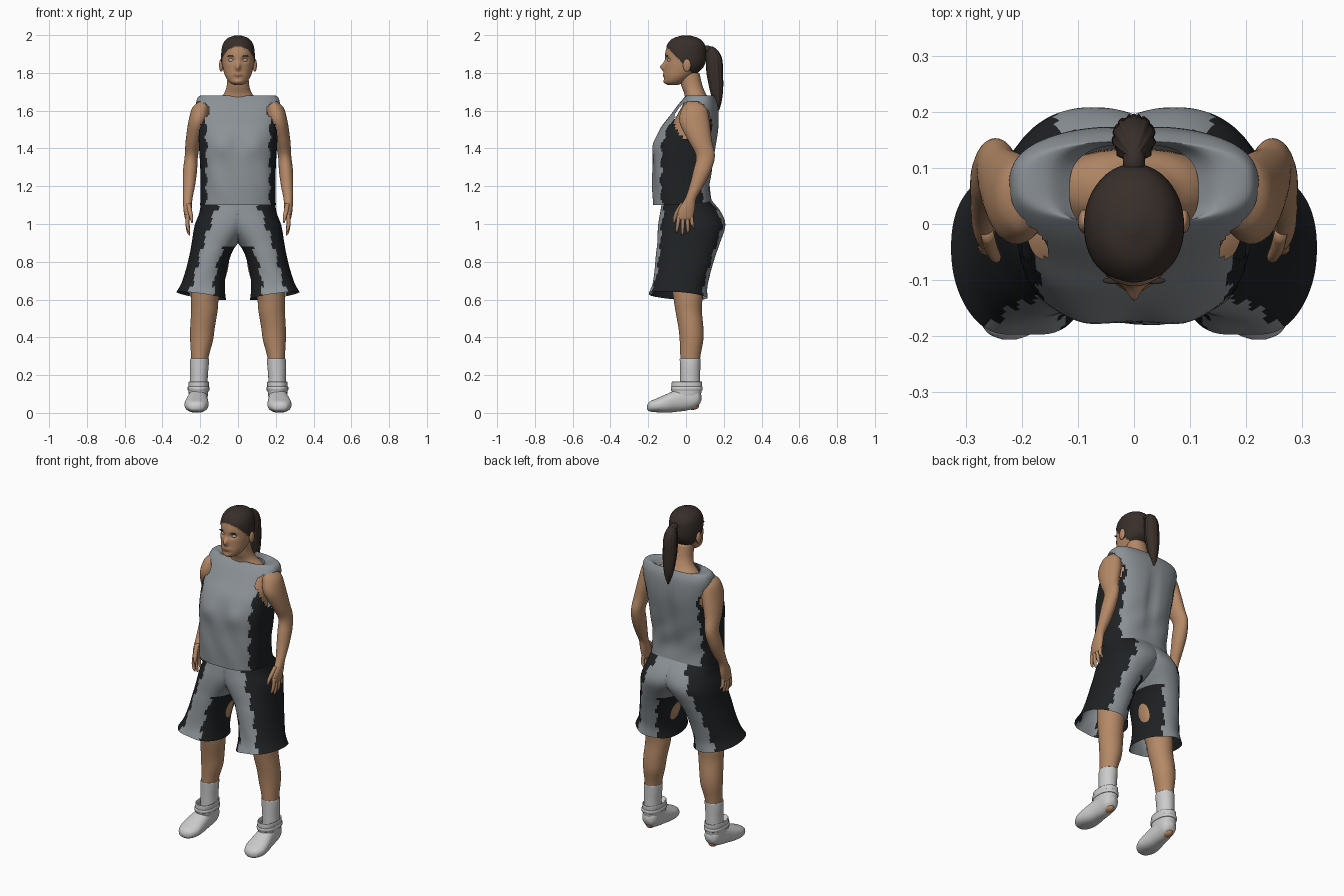
import bpy, bmesh
from math import cos, sin, pi, exp
from mathutils import Vector, Matrix


def material(name, rgb):
    m = bpy.data.materials.new(name)
    m.diffuse_color = (*rgb, 1)
    return m


SKIN = material("skin", (0.46, 0.25, 0.135))
GREY = material("grey_cloth", (0.26, 0.285, 0.305))
DARK = material("dark_cloth", (0.013, 0.015, 0.017))
HAIR = material("hair", (0.04, 0.028, 0.023))
LIPS = material("lips", (0.33, 0.14, 0.09))
EYE = material("eye", (0.5, 0.42, 0.36))
WHITE = material("white", (0.72, 0.72, 0.72))


def finish(name, bm, mats, mirror):
    me = bpy.data.meshes.new(name)
    bm.to_mesh(me)
    bm.free()
    for m in mats:
        me.materials.append(m)
    me.shade_smooth()
    ob = bpy.data.objects.new(name, me)
    bpy.context.collection.objects.link(ob)
    if mirror:
        mod = ob.modifiers.new("mirror", 'MIRROR')
        mod.merge_threshold = 0.0005
    return ob


def spline(rings, steps):
    """Catmull-Rom through ring parameters."""
    r = [Vector(k) for k in rings]
    out = []
    for i in range(len(r) - 1):
        a, b, c, d = r[max(i - 1, 0)], r[i], r[i + 1], r[min(i + 2, len(r) - 1)]
        for k in range(steps):
            t = k / steps
            out.append(b + (c - a) * (t / 2) + (a * 2 - b * 5 + c * 4 - d) * (t * t / 2)
                       + (b * 3 - a - c * 3 + d) * (t ** 3 / 2))
    return out + [r[-1]]


def loft(name, rings, mats, n=36, steps=5, power=2, along_y=False, cap=True,
         shape=None, paint=None, cut=None, mirror=False):
    """Skin rings (cx, cy, height, rx, ry); along_y swaps the y and z roles."""
    bm = bmesh.new()
    rows = []
    for cx, cy, t, rx, ry in spline(rings, steps):
        row = []
        for j in range(n):
            c, s = cos(2 * pi * j / n), sin(2 * pi * j / n)
            u = abs(c) ** (2 / power) * (1 if c > 0 else -1)
            v = abs(s) ** (2 / power) * (1 if s > 0 else -1)
            p = Vector((cx + rx * u, cy + ry * v, t))
            if along_y:
                p.y, p.z = p.z, p.y
            row.append(bm.verts.new(shape(p, c, s) if shape else p))
        rows.append(row)
    drop = []
    for a, b in zip(rows, rows[1:]):
        for j in range(n):
            k = (j + 1) % n
            f = bm.faces.new((a[j], a[k], b[k], b[j]))
            c, s = cos(2 * pi * (j + .5) / n), sin(2 * pi * (j + .5) / n)
            mid = f.calc_center_median()
            if paint:
                f.material_index = paint(mid, c, s)
            if cut and cut(mid, c, s):
                drop.append(f)
    if cap:
        bm.faces.new(rows[0])
        f = bm.faces.new(rows[-1])
        if paint:
            f.material_index = paint(f.calc_center_median(), 0, 1)
    bmesh.ops.recalc_face_normals(bm, faces=bm.faces[:])
    if drop:
        bmesh.ops.delete(bm, geom=drop, context='FACES')
    return finish(name, bm, mats, mirror)


def ellipsoid(name, at, size, mat, mirror=False):
    bm = bmesh.new()
    bmesh.ops.create_uvsphere(bm, u_segments=20, v_segments=12, radius=1,
                              matrix=Matrix.Translation(at) @ Matrix.Diagonal((*size, 1)))
    return finish(name, bm, [mat], mirror)


def bump(*terms):
    return exp(-sum((d / w) ** 2 for d, w in terms))


# Head with face relief and hair cap
def is_hair(p):
    return p.z > 1.80 + max(0, .03 - p.y) * 1.05


def face_shape(p, c, s):
    if is_hair(p):
        return Vector((p.x * 1.06, p.y * 1.03, p.z + .003))
    if p.y < -.04:
        ax = abs(p.x)
        p.y -= .024 * bump((p.x, .013), (p.z - 1.832, .021))
        p.y += .013 * bump((ax - .035, .018), (p.z - 1.868, .012))
        p.y -= .007 * bump((p.x, .025), (p.z - 1.788, .010))
        p.y -= .005 * bump((p.x, .025), (p.z - 1.752, .012))
    return p


def face_paint(p, c, s):
    if is_hair(p):
        return 1
    return 2 if p.y < -.09 and (p.x / .028) ** 2 + ((p.z - 1.788) / .010) ** 2 < 1 else 0


loft("head", [(0, -.07, 1.735, .02, .025), (0, -.06, 1.75, .045, .053), (0, -.04, 1.78, .066, .076),
              (0, -.015, 1.82, .079, .099), (0, -.005, 1.86, .084, .107), (0, -.003, 1.91, .083, .106),
              (0, 0, 1.95, .075, .095), (0, 0, 1.98, .052, .066), (0, 0, 1.996, .012, .016)],
     [SKIN, HAIR, LIPS], n=96, steps=9, shape=face_shape, paint=face_paint)
ellipsoid("eye", (.035, -.084, 1.867), (.015, .014, .010), EYE, True)
ellipsoid("eyebrow", (.036, -.101, 1.889), (.02, .006, .003), HAIR, True)
ellipsoid("ear", (.089, .005, 1.84), (.011, .021, .034), SKIN, True)

# Ponytail with strand ridges
ellipsoid("hair_tie", (0, .112, 1.925), (.02, .03, .02), HAIR)


def strands(p, c, s):
    k = 1 + .10 * (int(abs(c) * 40 + (7 if s > 0 else 0)) % 2)
    return Vector((p.x * k, p.y + .004 * s * (k - 1) * 10, p.z))


loft("ponytail", [(0, .125, 1.94, .01, .012), (0, .138, 1.915, .025, .03), (0, .148, 1.87, .034, .04),
                  (0, .152, 1.80, .036, .04), (0, .16, 1.72, .031, .033), (0, .165, 1.65, .02, .02),
                  (0, .165, 1.6, .006, .006)], [HAIR], n=48, shape=strands)

# Neck and upper body under the shirt
loft("neck_and_chest", [(0, 0, 1.3, .16, .12), (0, .02, 1.48, .17, .115), (0, .045, 1.58, .165, .09),
                        (0, .06, 1.645, .12, .07), (0, .05, 1.685, .078, .058), (0, .032, 1.73, .06, .056),
                        (0, .015, 1.80, .055, .056)], [SKIN], power=2.2)


# Sleeveless shirt with chest, spine groove and dark side panels
def shirt_shape(p, c, s):
    if s < 0:
        p.y -= .012 * bump((abs(p.x) - .09, .05), (p.z - 1.42, .05))
        p.y += .006 * bump((p.x, .03), (p.z - 1.42, .07))
        p.y += .003 * sin(p.x * 45 + p.z * 18) * bump((p.z - 1.22, .12))
    else:
        p.y -= .014 * bump((p.x, .03), (p.z - 1.4, .16))
        p.y += .003 * sin(p.x * 30 + p.z * 35) * bump((p.z - 1.25, .12))
    return p


def armhole(p, c, s):
    return abs(p.x) > .155 and ((p.y - .033) / .095) ** 2 + ((p.z - 1.545) / .105) ** 2 < 1


loft("shirt", [(0, -.018, 1.10, .20, .157), (0, -.026, 1.2, .199, .152), (0, -.018, 1.3, .2, .158),
               (0, -.008, 1.4, .206, .165), (0, .016, 1.5, .212, .156), (0, .047, 1.58, .22, .127),
               (0, .066, 1.64, .222, .101), (0, .074, 1.677, .205, .076), (0, .072, 1.678, .155, .074),
               (0, .06, 1.652, .115, .082)],
     [GREY, DARK], n=96, steps=6, power=2.7, cap=False, shape=shirt_shape, cut=armhole,
     paint=lambda p, c, s: int(p.z < 1.55 and abs(p.x) > .168 + .006 * sin(p.z * 70)))

# Arms
loft("arm", [(.185, .045, 1.648, .02, .035), (.197, .045, 1.615, .045, .065), (.212, .045, 1.54, .051, .08),
             (.235, .075, 1.44, .042, .062), (.247, .103, 1.36, .035, .05), (.254, .085, 1.28, .037, .047),
             (.26, .055, 1.20, .032, .037), (.266, .025, 1.135, .025, .03), (.267, .005, 1.08, .022, .042),
             (.266, -.005, 1.035, .016, .042), (.265, -.007, 1.02, .01, .035)], [SKIN], mirror=True)

# Fingers and thumb
for i, (y, dy, tip) in enumerate([(-.036, -.012, .955), (-.015, -.004, .94), (.006, .004, .95), (.026, .012, .975)]):
    loft("finger_%d" % (i + 1), [(.266, y, 1.05, .010, .011), (.268, y + dy * .6, 1.0, .010, .010),
                                 (.262, y + dy, tip + .015, .008, .008), (.256, y + dy, tip, .003, .003)],
         [SKIN], n=12, steps=3, mirror=True)
loft("thumb", [(.262, -.015, 1.11, .012, .014), (.255, -.042, 1.07, .012, .014), (.247, -.058, 1.035, .010, .011),
               (.243, -.064, 1.005, .003, .004)], [SKIN], n=12, steps=3, mirror=True)


# Shorts: one half clamped at the centre plane, then mirrored
def shorts_shape(p, c, s):
    p.x = max(p.x, 0)
    hem = max(0, (.78 - p.z) / .16)
    p.z += hem * (.02 * c - .012 * s)
    p.y += .004 * sin(p.x * 40 + p.z * 20) * hem
    return p


def shorts_paint(p, c, s):
    edge = .45 + .06 * sin(int(p.z * 30) * 2.1)
    return int(c > edge or (c < -edge and p.z < .88))


loft("shorts", [(0, .002, 1.135, .193, .125), (.04, .025, 1.06, .165, .162), (.075, .03, .99, .155, .178),
                (.122, .014, .90, .123, .166), (.146, 0, .84, .11, .159), (.172, -.02, .74, .108, .148),
                (.185, -.035, .67, .116, .145), (.195, -.045, .62, .131, .156)],
     [GREY, DARK], n=80, steps=7, power=2.2, cap=False, shape=shorts_shape, paint=shorts_paint,
     cut=lambda p, c, s: p.x < 1e-4, mirror=True)

# Legs
loft("leg", [(.13, .01, .87, .09, .11), (.146, 0, .75, .09, .09), (.174, .01, .61, .074, .077),
             (.178, .014, .54, .07, .07), (.188, .026, .45, .065, .066), (.193, .029, .38, .06, .062),
             (.203, .022, .28, .045, .052), (.208, .02, .12, .04, .05)], [SKIN], mirror=True)

# Socks, shoes, cuffs and exposed heels
loft("sock", [(.203, .022, .28, .044, .05), (.203, .022, .286, .049, .055), (.205, .022, .25, .05, .054),
              (.207, .022, .19, .047, .053), (.208, .022, .10, .047, .054)], [WHITE], mirror=True)
loft("shoe", [(.222, .03, -.206, .012, .01), (.221, .034, -.192, .042, .026), (.22, .041, -.15, .062, .038),
              (.218, .051, -.10, .061, .05), (.214, .064, -.05, .054, .058), (.211, .074, 0, .049, .062),
              (.209, .080, .045, .046, .055), (.209, .082, .07, .034, .038), (.209, .08, .082, .008, .01)],
     [WHITE], power=2.3, along_y=True, mirror=True)
loft("shoe_cuff", [(.21, .002, .09, .05, .076), (.209, .004, .125, .053, .08), (.208, .005, .158, .054, .081),
                   (.208, .006, .164, .05, .077), (.208, .01, .14, .045, .06)], [WHITE], cap=False,
     power=2.3, mirror=True)
loft("shoe_strap", [(.209, .004, .118, .052, .079), (.209, .004, .12, .057, .084), (.209, .004, .137, .057, .084),
                    (.209, .004, .139, .052, .079)], [WHITE], steps=2, power=2.3, cap=False, mirror=True)
ellipsoid("heel", (.21, .035, .038), (.028, .035, .022), SKIN, True)
